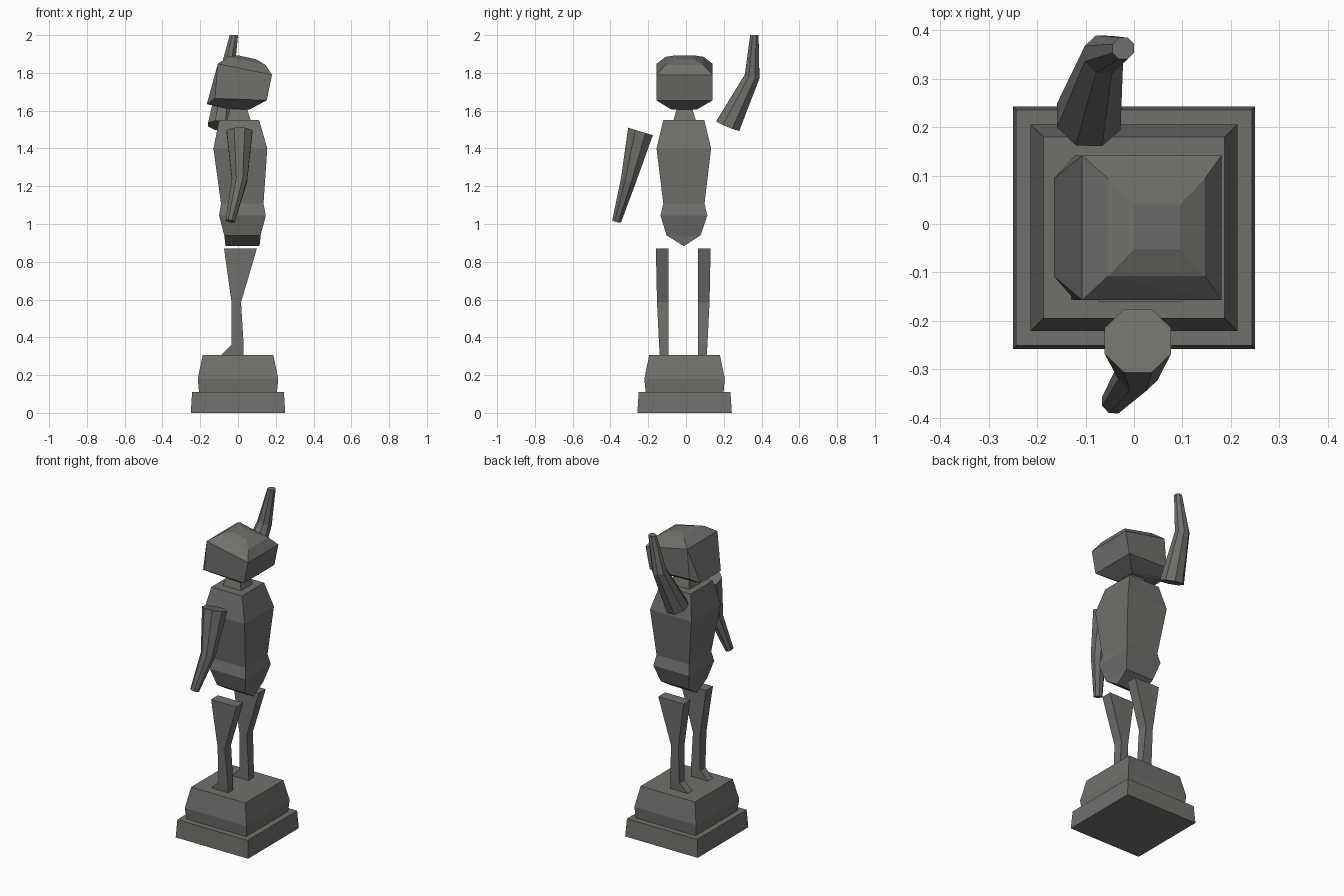
import bpy, bmesh, math
from mathutils import Vector

if "Cube" in bpy.data.objects:
    bpy.data.objects.remove(bpy.data.objects["Cube"])

stone = bpy.data.materials.new("dark grey stone")
stone.diffuse_color = (0.16, 0.16, 0.15, 1)
stone.use_nodes = True
stone.node_tree.nodes["Principled BSDF"].inputs["Base Color"].default_value = stone.diffuse_color


def finish(name, bm):
    """Turn a bmesh into a flat-shaded stone object."""
    bmesh.ops.recalc_face_normals(bm, faces=bm.faces)
    mesh = bpy.data.meshes.new(name)
    bm.to_mesh(mesh)
    bm.free()
    mesh.materials.append(stone)
    obj = bpy.data.objects.new(name, mesh)
    bpy.context.collection.objects.link(obj)
    return obj


def loft(name, rings):
    """Skin a list of equal-length point rings and cap both ends."""
    bm = bmesh.new()
    loops = [[bm.verts.new(p) for p in ring] for ring in rings]
    n = len(loops[0])
    for a, b in zip(loops, loops[1:]):
        for i in range(n):
            j = (i + 1) % n
            bm.faces.new((a[i], a[j], b[j], b[i]))
    bm.faces.new(loops[0])
    bm.faces.new(loops[-1])
    bmesh.ops.remove_doubles(bm, verts=bm.verts, dist=0.0001)
    return finish(name, bm)


def rect(x0, x1, y0, y1, za, zb=None):
    """Rectangle ring; za is the height at x0 and zb the height at x1."""
    zb = za if zb is None else zb
    return [(x0, y0, za), (x1, y0, zb), (x1, y1, zb), (x0, y1, za)]


def square(r, z):
    return rect(-r, r, -0.0075 - r, -0.0075 + r, z)


def arm(name, joints, sides=8):
    """Tapered tube; each joint is (centre, radius, axis)."""
    rings = []
    for centre, r, axis in joints:
        axis = Vector(axis).normalized()
        u = Vector((1, 0, 0))
        u = (u - axis * u.dot(axis)).normalized()
        v = axis.cross(u)
        angles = [2 * math.pi * (i + 0.5) / sides for i in range(sides)]
        rings.append([Vector(centre) + r * (u * math.cos(a) + v * math.sin(a))
                      for a in angles])
    return loft(name, rings)


# Stepped plinth
loft("plinth_base", [square(0.25, 0), square(0.243, 0.11)])
loft("plinth_block", [square(0.206, 0.108), square(0.213, 0.18), square(0.187, 0.307)])

# Torso: shoulders, chest, waist, hips and lower ridge
loft("torso", [
    rect(-0.066, 0.114, -0.0125, -0.0115, 0.883),
    rect(-0.073, 0.12, -0.103, 0.077, 0.94),
    rect(-0.10, 0.147, -0.135, 0.113, 1.045),
    rect(-0.09, 0.135, -0.12, 0.098, 1.108),
    rect(-0.13, 0.155, -0.156, 0.133, 1.40),
    rect(-0.10, 0.112, -0.12, 0.097, 1.55),
])

# Neck
loft("neck", [rect(-0.06, 0.068, -0.067, 0.053, 1.545),
              rect(-0.042, 0.047, -0.048, 0.032, 1.615)])

# Tilted faceted head with a jutting chin
bm = bmesh.new()
head_points = (
    rect(-0.07, 0.06, -0.077, 0.056, 1.612, 1.605)
    + rect(-0.122, 0.152, -0.157, 0.141, 1.665, 1.655)
    + rect(-0.107, 0.18, -0.157, 0.141, 1.848, 1.79)
    + rect(-0.053, 0.146, -0.107, 0.093, 1.885, 1.842)
    + rect(0.0, 0.095, -0.052, 0.04, 1.893, 1.872)
    + [(-0.165, -0.108, 1.635), (-0.165, 0.094, 1.635)])
for p in head_points:
    bm.verts.new(p)
bmesh.ops.convex_hull(bm, input=bm.verts)
finish("head", bm)

# Arms: one hanging, one raised
arm("lowered_arm", [((0.008, -0.241, 1.49), 0.074, (0, 0.29, 0.957)),
                    ((0.008, -0.305, 1.23), 0.044, (0.1, 0.28, 0.95)),
                    ((-0.042, -0.367, 1.015), 0.026, (0.2, 0.25, 0.95))])
arm("raised_arm", [((-0.093, 0.222, 1.52), 0.071, (0.1, 0.38, 0.92)),
                   ((-0.062, 0.35, 1.78), 0.043, (0.12, 0.25, 0.95)),
                   ((-0.022, 0.362, 2.0), 0.024, (0, 0, 1))])

# Legs: side profile with outward-sloping thickness, mirrored about the body
leg_profile = [(-0.074, 0.1, 0.87, 0.145), (-0.034, 0.016, 0.585, 0.139),
               (-0.034, 0.03, 0.36, 0.128), (-0.092, 0.03, 0.303, 0.124)]
for name, s in (("near_leg", -1), ("far_leg", 1)):
    loft(name, [rect(x0, x1, -0.0145 + s * 0.077, -0.0145 + s * w, z)
                for x0, x1, z, w in leg_profile])
